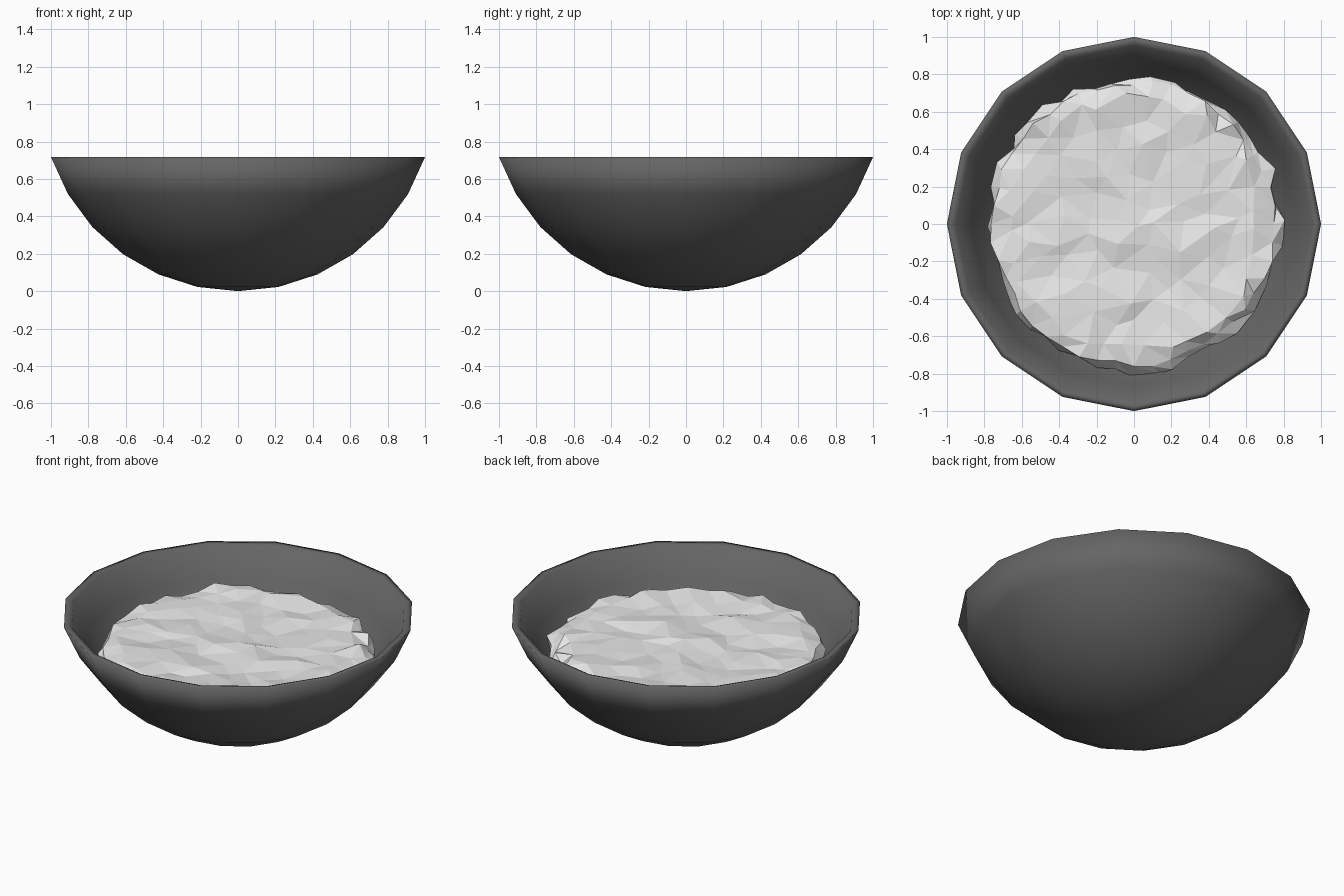
import bpy, bmesh, math, random
from mathutils import Vector
from mathutils.geometry import delaunay_2d_cdt

if "Cube" in bpy.data.objects:
    bpy.data.objects.remove(bpy.data.objects["Cube"])

random.seed(7)


def material(name, rgb):
    m = bpy.data.materials.new(name)
    m.diffuse_color = (*rgb, 1)
    m.use_nodes = True
    m.node_tree.nodes["Principled BSDF"].inputs["Base Color"].default_value = m.diffuse_color
    return m


def add_object(name, bm, mat, smooth):
    bmesh.ops.recalc_face_normals(bm, faces=bm.faces)
    for f in bm.faces:
        f.smooth = smooth
    mesh = bpy.data.meshes.new(name)
    bm.to_mesh(mesh)
    bm.free()
    mesh.materials.append(mat)
    obj = bpy.data.objects.new(name, mesh)
    bpy.context.collection.objects.link(obj)
    return obj


# Bowl: spherical outer wall, narrow rim, offset inner wall, spun in 16 steps
R, STEPS, SEGS = 1.056, 6, 16
angles = [math.radians(71.3) * i / STEPS for i in range(STEPS + 1)]
outer = [(R * math.sin(a), R - R * math.cos(a)) for a in angles]
inner = [((R - 0.045) * math.sin(a), R - (R - 0.045) * math.cos(a)) for a in angles]
profile = outer + [(0.975, 0.717), (0.955, 0.71)] + inner[-2::-1]
bm = bmesh.new()
pts = [bm.verts.new((r, 0, z)) for r, z in profile]
edges = [bm.edges.new(p) for p in zip(pts, pts[1:])]
bmesh.ops.spin(bm, geom=pts + edges, cent=(0, 0, 0), axis=(0, 0, 1),
               angle=2 * math.pi, steps=SEGS)
bmesh.ops.remove_doubles(bm, verts=bm.verts, dist=0.0005)
add_object("bowl", bm, material("dark grey", (0.13, 0.13, 0.13)), True)

# Filling: jittered disc triangulated into facets, with a ragged edge
RIM = 48
points, heights = [], []
for i in range(RIM):
    a = 2 * math.pi * i / RIM
    r = random.uniform(0.735, 0.775)
    points.append(Vector((r * math.cos(a), r * math.sin(a))))
    heights.append(random.uniform(0.50, 0.55))
for k, count in enumerate((1, 6, 13, 20, 27, 36)):
    for i in range(count):
        a = 2 * math.pi * (i + random.uniform(-0.35, 0.35)) / count + k
        r = k * 0.135 + random.uniform(-0.035, 0.03)
        points.append(Vector((r * math.cos(a), r * math.sin(a))))
        heights.append(0.54 + random.uniform(-0.015, 0.015) + (0.01 if k == 5 else 0))
loop = [list(range(RIM))]
co, _, faces, origin, _, _ = delaunay_2d_cdt(points, [], loop, 1, 1e-5)
bm = bmesh.new()
verts = [bm.verts.new((c.x, c.y, heights[o[0]] if o else 0.53))
         for c, o in zip(co, origin)]
for f in faces:
    bm.faces.new([verts[i] for i in f])


# Broken side of the filling, down to the bowl wall
def ring(r0, r1, z0, z1):
    out = []
    for i in range(RIM):
        a = 2 * math.pi * (i + random.uniform(-0.3, 0.3)) / RIM
        r = random.uniform(r0, r1)
        out.append(bm.verts.new((r * math.cos(a), r * math.sin(a),
                                 random.uniform(z0, z1))))
    return out


def bridge(a, b):
    for i in range(RIM):
        j = (i + 1) % RIM
        bm.faces.new((a[i], b[i], b[j]))
        bm.faces.new((a[i], b[j], a[j]))


top_ring = [next(v for v, o in zip(verts, origin) if i in o) for i in range(RIM)]
middle = ring(0.75, 0.815, 0.46, 0.50)
bottom = ring(0.74, 0.77, 0.37, 0.40)
bridge(top_ring, middle)
bridge(middle, bottom)
bm.faces.new(bottom)

# A small raised lump at the back left edge
for v in top_ring:
    if (v.co.xy - Vector((-0.45, 0.63))).length < 0.13:
        v.co.z += 0.045
add_object("filling", bm, material("off white", (0.8, 0.8, 0.8)), False)
